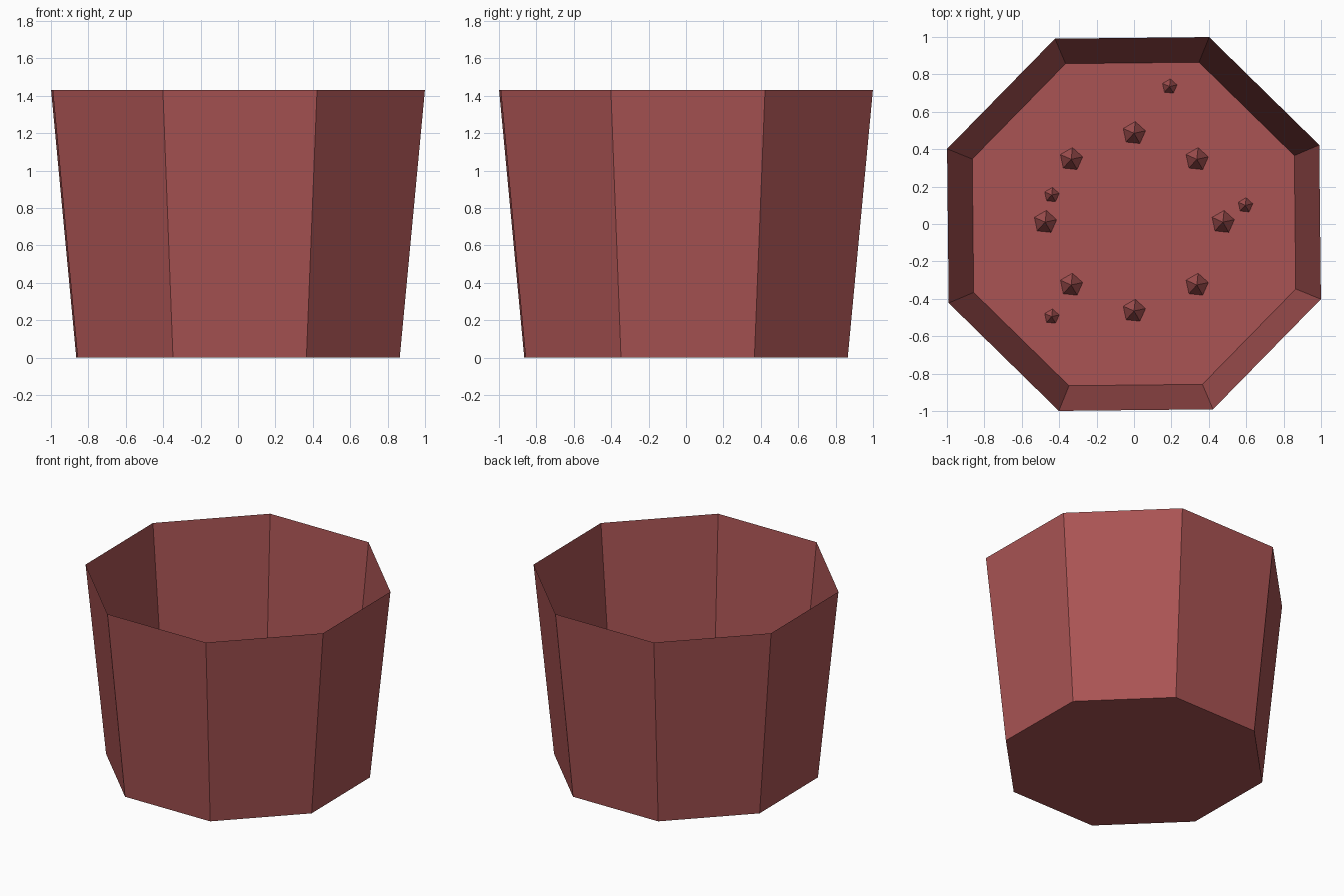
import bpy, bmesh, math

if "Cube" in bpy.data.objects:
    bpy.data.objects.remove(bpy.data.objects["Cube"], do_unlink=True)

red = bpy.data.materials.new("dull_red")
red.use_nodes = True
colour = (0.40, 0.088, 0.088, 1)
red.diffuse_color = colour
bsdf = next(n for n in red.node_tree.nodes if n.type == 'BSDF_PRINCIPLED')
bsdf.inputs["Base Color"].default_value = colour
bsdf.inputs["Roughness"].default_value = 0.8


def finish(bm, name):
    mesh = bpy.data.meshes.new(name)
    bm.to_mesh(mesh)
    bm.free()
    mesh.materials.append(red)
    obj = bpy.data.objects.new(name, mesh)
    bpy.context.collection.objects.link(obj)
    return obj


def ring(bm, sides, radius, z, turn):
    return [bm.verts.new((radius * math.cos(a), radius * math.sin(a), z))
            for a in (math.radians(turn) + math.tau * i / sides for i in range(sides))]


# Open octagonal tub: thin flared walls and a floor
bm = bmesh.new()
low = ring(bm, 8, 0.932, 0, 23.1)
high = ring(bm, 8, 1.077, 1.43, 23.1)
bm.faces.new(low[::-1])
for i in range(8):
    j = (i + 1) % 8
    bm.faces.new((low[i], low[j], high[j], high[i]))
finish(bm, "tub")


# Five-sided spikes standing on the floor
def spike(name, x, y, radius, height):
    bm = bmesh.new()
    base = ring(bm, 5, radius, 0, 84)
    tip = bm.verts.new((0, 0, height))
    for i in range(5):
        bm.faces.new((base[i], base[(i + 1) % 5], tip))
    finish(bm, name).location = (x, y, 0.002)


for i in range(8):
    a = math.tau * i / 8
    spike(f"large_spike_{i + 1}", 0.475 * math.cos(a), 0.01 + 0.475 * math.sin(a), 0.063, 0.16)

for i, (x, y) in enumerate([(0.19, 0.735), (-0.44, 0.155), (0.595, 0.10), (-0.44, -0.495)]):
    spike(f"small_spike_{i + 1}", x, y, 0.041, 0.10)
